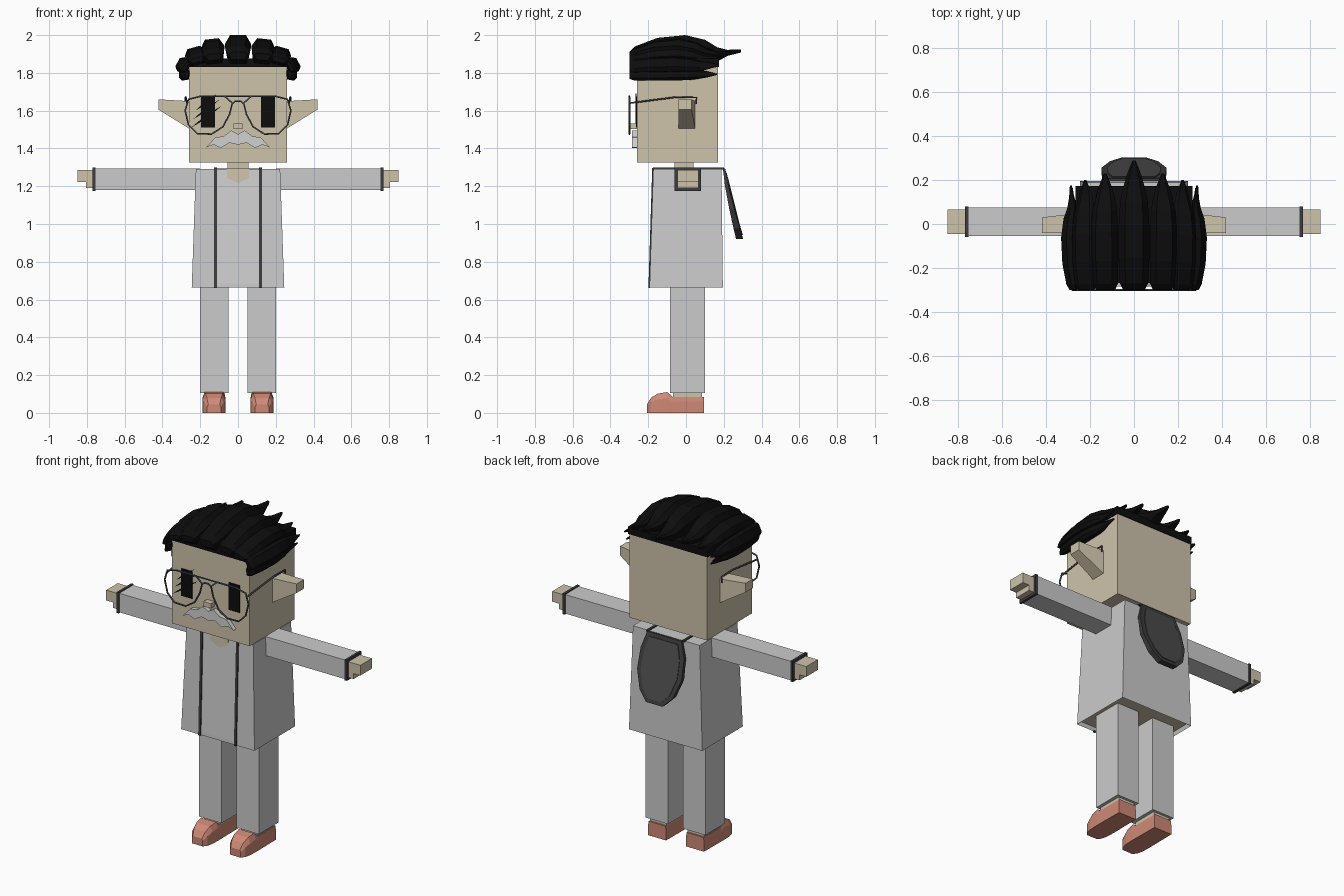
import bpy, bmesh
from math import sin, cos, radians
from mathutils import Vector

if "Cube" in bpy.data.objects:
    bpy.data.objects.remove(bpy.data.objects["Cube"])


def material(name, r, g, b):
    m = bpy.data.materials.new(name)
    m.use_nodes = True
    m.diffuse_color = (r, g, b, 1)
    bsdf = m.node_tree.nodes["Principled BSDF"]
    bsdf.inputs["Base Color"].default_value = (r, g, b, 1)
    bsdf.inputs["Roughness"].default_value = 0.8
    return m


SKIN = material("skin", 0.62, 0.55, 0.41)
CLOTH = material("light grey cloth", 0.6, 0.6, 0.6)
SHIRT = material("pale shirt", 0.64, 0.64, 0.64)
TRIM = material("dark trim", 0.045, 0.045, 0.045)
HOOD = material("hood grey", 0.07, 0.07, 0.07)
HAIR = material("black hair", 0.004, 0.004, 0.004)
FRAME = material("glasses metal", 0.07, 0.08, 0.09)
SHOE = material("coral shoe", 0.62, 0.25, 0.18)


def finish(name, bm, *mats):
    bmesh.ops.recalc_face_normals(bm, faces=bm.faces[:])
    mesh = bpy.data.meshes.new(name)
    bm.to_mesh(mesh)
    bm.free()
    ob = bpy.data.objects.new(name, mesh)
    bpy.context.collection.objects.link(ob)
    for m in mats:
        mesh.materials.append(m)
    return ob


def loft_mesh(rings):
    """Skin a list of equal-length point rings and cap both ends."""
    bm = bmesh.new()
    loops = [[bm.verts.new(p) for p in ring] for ring in rings]
    n = len(loops[0])
    for a, b in zip(loops, loops[1:]):
        for i in range(n):
            j = (i + 1) % n
            bm.faces.new((a[i], a[j], b[j], b[i]))
    bm.faces.new(loops[0])
    bm.faces.new(loops[-1])
    return bm


def loft(name, rings, *mats):
    return finish(name, loft_mesh(rings), *mats)


def rect(x0, x1, y0, y1, z):
    return [(x0, y0, z), (x1, y0, z), (x1, y1, z), (x0, y1, z)]


def box(name, x, y, z, mat):
    return loft(name, [rect(*x, *y, z[0]), rect(*x, *y, z[1])], mat)


def plate(name, pts, y, depth, mat):
    """Extrude an (x, z) outline along y."""
    return loft(name, [[(x, y + d, z) for x, z in pts] for d in (0, depth)], mat)


def wire(name, pts, radius, mat, closed=False):
    cu = bpy.data.curves.new(name, "CURVE")
    cu.dimensions = "3D"
    cu.bevel_depth = radius
    cu.bevel_resolution = 1
    sp = cu.splines.new("POLY")
    sp.points.add(len(pts) - 1)
    for p, co in zip(sp.points, pts):
        p.co = (*co, 1)
    sp.use_cyclic_u = closed
    cu.materials.append(mat)
    ob = bpy.data.objects.new(name, cu)
    bpy.context.collection.objects.link(ob)


def mirrored(pts):
    """Complete a half outline, listed from the centre line outwards and back."""
    return pts + [(-x, z) for x, z in reversed(pts) if x > 0]


# Head, neck and nose
box("head", (-.26, .26), (-.26, .17), (1.325, 1.85), SKIN)
box("neck", (-.055, .055), (-.06, .04), (1.27, 1.33), SKIN)
box("nose", (-.025, .025), (-.295, -.26), (1.503, 1.532), SKIN)

# Moustache
half = [(0, 1.475), (.035, 1.495), (.075, 1.465), (.12, 1.458), (.17, 1.405),
        (.13, 1.42), (.09, 1.403), (.045, 1.43), (0, 1.42)]
plate("moustache", half + [(-x, z) for x, z in half[-2:0:-1]], -.285, .03, SHIRT)

# Eyes and the slashes across one of them
for s, side in ((1, "left"), (-1, "right")):
    plate(side + "_eye", [(s * .122, 1.51), (s * .195, 1.51), (s * .195, 1.675),
                          (s * .122, 1.675)], -.265, .006, HAIR)
for i in range(3):
    a, b = Vector((-.225 - .012 * i, 1.6 - .045 * i)), Vector((-.11 + .012 * i, 1.69 - .032 * i))
    mid = (a + b) / 2
    plate(f"eye_slash_{i}", [a, mid - Vector((0, .01)), b, mid + Vector((0, .01))],
          -.268, .005, HAIR)

# Glasses
lens = [(.03, 1.64), (.07, 1.676), (.2, 1.676), (.262, 1.66), (.28, 1.6), (.262, 1.525),
        (.215, 1.478), (.14, 1.476), (.08, 1.515), (.045, 1.58)]
for s, side in ((1, "left"), (-1, "right")):
    wire(side + "_lens_rim", [(s * x, -.3, z) for x, z in lens], .005, FRAME, True)
    wire(side + "_temple", [(s * .27, -.3, 1.64), (s * .277, -.05, 1.672),
                            (s * .277, .055, 1.67), (s * .277, .055, 1.635)], .005, FRAME)
wire("glasses_bridge", [(-.032, -.3, 1.635), (-.015, -.3, 1.65), (.015, -.3, 1.65),
                        (.032, -.3, 1.635)], .005, FRAME)
wire("glasses_top_bar", [(-.07, -.3, 1.676), (.07, -.3, 1.676)], .004, FRAME)

# Ears
for s, side in ((1, "left"), (-1, "right")):
    root = [(s * .25, y, z) for y, z in ((-.04, 1.5), (.05, 1.5), (.05, 1.65), (-.04, 1.65))]
    tip = [(s * .42, y, z) for y, z in ((-.04, 1.605), (.03, 1.605), (.03, 1.66), (-.04, 1.66))]
    loft(side + "_ear", [root, tip], SKIN)

# Hair: swept-back locks of six-sided section over a thin cap
box("hair_cap", (-.266, .266), (-.268, .174), (1.83, 1.875), HAIR)
SECTION = [(-.7, 0), (.7, 0), (1, .7), (.6, 1), (-.6, 1), (-1, .7)]
# each station: fraction of length, base height, top height, half width
STATIONS = [(0, .02, .06, .7), (.05, 0, .09, .92), (.25, -.01, .135, 1), (.5, -.01, .15, 1),
            (.68, -.01, .125, .9), (.79, .01, .085, .7), (.88, .04, .072, .5), (1, .058, .075, .1)]


def lock(name, x, z, tip, width, size, roll):
    c, r = cos(radians(roll)), sin(radians(roll))
    rings = []
    for t, low, top, w in STATIONS:
        ring = []
        for u, v in SECTION:
            u, v = u * w * width, (low + (top - low) * v) * size
            ring.append((x + u * c + v * r, -.3 + t * (tip + .3), z + v * c - u * r))
        rings.append(ring)
    loft(name, rings, HAIR)


lock("hair_lock_middle", 0, 1.85, .29, .07, 1, 0)
for s, side in ((1, "left"), (-1, "right")):
    lock(side + "_hair_lock_inner", s * .125, 1.85, .23, .062, .87, s * 6)
    lock(side + "_hair_lock_outer", s * .21, 1.845, .2, .056, .62, s * 16)
    lock(side + "_hair_lock_temple", s * .262, 1.825, .175, .042, .44, s * 62)
    lock(side + "_hair_lock_lower", s * .258, 1.79, .165, .034, .36, s * 85)

# Coat: tapered body with a hollow hem and the skin closed inside
bm = loft_mesh([rect(-.245, .245, -.193, .195, .663), rect(-.223, .223, -.173, .188, 1.292)])
bm.faces.ensure_lookup_table()
bmesh.ops.recalc_face_normals(bm, faces=bm.faces[:])
hem = min(bm.faces, key=lambda f: f.calc_center_median().z)
bmesh.ops.inset_region(bm, faces=[hem], thickness=.012)
bmesh.ops.translate(bm, verts=hem.verts[:], vec=(0, 0, .022))
hem.material_index = 1
finish("coat", bm, CLOTH, SKIN)


def front_y(z):
    """Depth of the sloping coat front at a height."""
    return -.173 - .02 * (1.292 - z) / .629


def front_panel(name, pts, lift, mat):
    loft(name, [[(x, front_y(z) - d, z) for x, z in pts] for d in (lift, -.003)], mat)


# Shirt front, open neckline and coat trims
front_panel("shirt_front", [(-.11, .685), (.11, .685), (.11, 1.29), (-.11, 1.29)], .002, SHIRT)
front_panel("neckline", mirrored([(0, 1.215), (.058, 1.245), (.058, 1.293)]), .005, SKIN)
for s, side in ((1, "left"), (-1, "right")):
    a, b = s * .112, s * .127
    front_panel(side + "_coat_trim", [(a, .66), (b, .66), (b, 1.297), (a, 1.297)], .006, TRIM)
    box(side + "_shoulder_trim", (a, b), (-.175, .2), (1.288, 1.298), TRIM)

# Hood hanging down the back, with a raised rim
hood = [(0, 1.295), (.115, 1.295), (.145, 1.2), (.148, 1.08), (.11, .975), (.055, .92), (0, .92)]
hood = hood + [(-x, z) for x, z in hood[-2:0:-1]]


def hood_y(z):
    return .195 + .07 * ((1.295 - z) / .375) ** 1.3


inner = [(x * .82, 1.11 + (z - 1.11) * .88) for x, z in hood]
loft("hood", [[(x, hood_y(z), z) for x, z in hood],
              [(x, hood_y(z) + .012 + .026 * (1.295 - z) / .375, z) for x, z in hood]], TRIM)
loft("hood_panel", [[(x, hood_y(z) + .005, z) for x, z in inner],
                    [(x, hood_y(z) + .017 + .026 * (1.295 - z) / .375, z) for x, z in inner]], HOOD)

for s, side in ((1, "left"), (-1, "right")):
    # Arm, cuff and hand
    box(side + "_sleeve", (s * .2, s * .765), (-.055, .075), (1.18, 1.295), CLOTH)
    box(side + "_cuff", (s * .755, s * .77), (-.06, .08), (1.175, 1.3), TRIM)
    box(side + "_hand", (s * .76, s * .85), (-.045, .065), (1.223, 1.285), SKIN)
    box(side + "_thumb", (s * .76, s * .805), (-.045, .065), (1.19, 1.225), SKIN)

    # Trouser leg and ankle
    box(side + "_trouser_leg", (s * .05, s * .2), (-.085, .1), (.105, .69), CLOTH)
    box(side + "_ankle", (s * .07, s * .18), (-.07, .085), (.08, .107), SKIN)

    # Shoe: lofted from heel to toe, narrower on top
    rings = []
    for y, w, top, h in ((.095, .06, .057, .085), (-.07, .062, .057, .085), (-.1, .062, .05, .11),
                         (-.15, .06, .045, .102), (-.185, .052, .038, .08), (-.207, .036, .03, .045)):
        mid = s * .127
        rings.append([(mid - w, y, 0), (mid + w, y, 0), (mid + w, y, h * .7),
                      (mid + top, y, h), (mid - top, y, h), (mid - w, y, h * .7)])
    loft(side + "_shoe", rings, SHOE)
